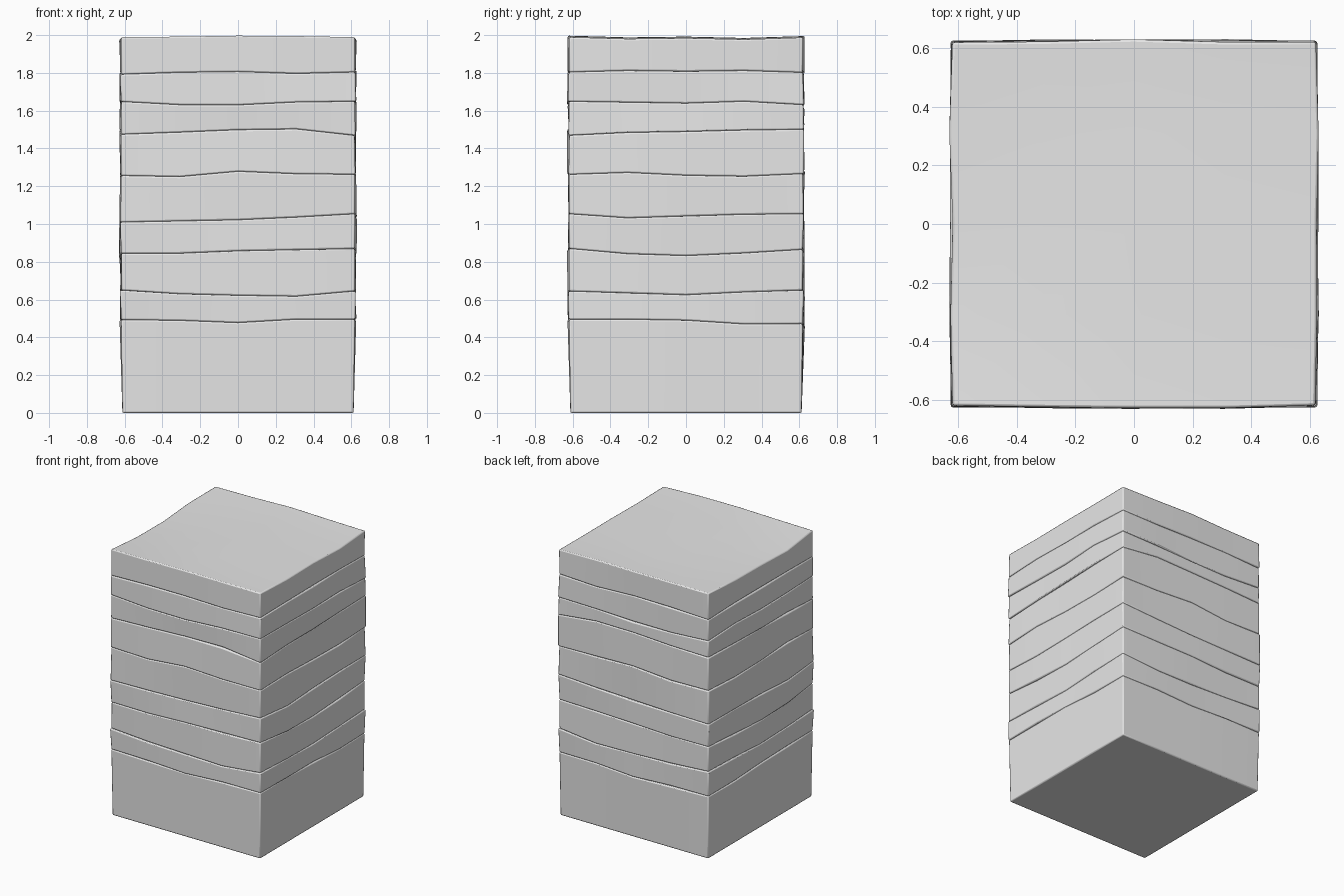
import bpy
import bmesh
import math
import random

random.seed(7)

default_cube = bpy.data.objects.get("Cube")
if default_cube:
    bpy.data.objects.remove(default_cube, do_unlink=True)

HALF = 0.617        # half width of the block
SEGMENTS = 4        # divisions along each side
MM = 0.001

# Plain grey stone
stone = bpy.data.materials.new("plain grey stone")
stone.use_nodes = True
stone_colour = (0.8, 0.8, 0.8, 1)
stone.diffuse_color = stone_colour
stone.node_tree.nodes["Principled BSDF"].inputs["Base Color"].default_value = stone_colour

# Each seam: mean height, then wave along x and wave along y (thousandths)
SEAMS = [
    (0.00, (0, 0, 0, 0, 0), (0, 0, 0, 0, 0)),
    (0.48, (8, 4, -8, 10, 10), (5, 5, 0, -20, -18)),
    (0.63, (20, 0, -8, -13, 15), (0, -10, -20, -5, 5)),
    (0.85, (-5, -5, 8, 14, 20), (0, -28, -38, -24, -5)),
    (1.03, (-20, -14, -8, 6, 24), (0, -22, -12, -3, 0)),
    (1.26, (-4, -10, 18, 5, 2), (0, 10, -5, -10, 4)),
    (1.48, (-6, 5, 18, 22, -12), (0, 15, 20, 28, 32)),
    (1.64, (8, -9, -10, 5, 9), (0, -5, -10, 0, -18)),
    (1.80, (-8, 2, 6, -4, 4), (0, 8, 4, 8, -2)),
    (1.99, (-2, 0, 5, 3, -3), (2, -7, -3, -10, 0)),
]


def grid_index(value):
    return round((value / HALF + 1) * SEGMENTS / 2)


def seam_height(seam, i, j):
    mean, wave_x, wave_y = seam
    return mean + (wave_x[i] + wave_y[j]) * MM


def rough_offset(i, j):
    """Uneven outward push of one edge point; corners stay tidier."""
    corner = i in (0, SEGMENTS) and j in (0, SEGMENTS)
    return random.uniform(-0.002, 0.008) if corner else random.uniform(-0.012, 0.013)


def make_layer(name, low, high, is_base):
    # A flat grid extruded into a slab, then bent to follow its two seams
    bm = bmesh.new()
    bmesh.ops.create_grid(bm, x_segments=SEGMENTS, y_segments=SEGMENTS, size=HALF)
    raised = bmesh.ops.extrude_face_region(bm, geom=bm.faces[:])
    top_verts = {v for v in raised["geom"] if isinstance(v, bmesh.types.BMVert)}
    for v in bm.verts:
        i, j = grid_index(v.co.x), grid_index(v.co.y)
        is_top = v in top_verts
        v.co.z = seam_height(high if is_top else low, i, j)
        if is_base and not is_top:
            v.co.x *= 0.992
            v.co.y *= 0.992
            continue
        push = rough_offset(i, j)
        if i in (0, SEGMENTS):
            v.co.x += math.copysign(push, v.co.x)
        if j in (0, SEGMENTS):
            v.co.y += math.copysign(push, v.co.y)
        # The top surface sags a little on its left-hand rim
        if high is SEAMS[-1] and is_top and i == 0 and j in (1, 2):
            v.co.z -= 0.02
    bmesh.ops.recalc_face_normals(bm, faces=bm.faces[:])

    mesh = bpy.data.meshes.new(name)
    bm.to_mesh(mesh)
    bm.free()
    mesh.materials.append(stone)
    layer = bpy.data.objects.new(name, mesh)
    bpy.context.collection.objects.link(layer)

    # Worn edges leave a fine groove at each seam
    bevel = layer.modifiers.new("worn edges", "BEVEL")
    bevel.width = 0.008
    bevel.segments = 2
    bevel.limit_method = "ANGLE"
    bevel.angle_limit = math.radians(40)

    bpy.ops.object.select_all(action="DESELECT")
    layer.select_set(True)
    bpy.context.view_layer.objects.active = layer
    bpy.ops.object.shade_smooth_by_angle(angle=math.radians(35))


# Stack: a thick base slab with thinner layers above
for n, (low, high) in enumerate(zip(SEAMS, SEAMS[1:])):
    make_layer("base_slab" if n == 0 else f"rock_layer_{n}", low, high, n == 0)
